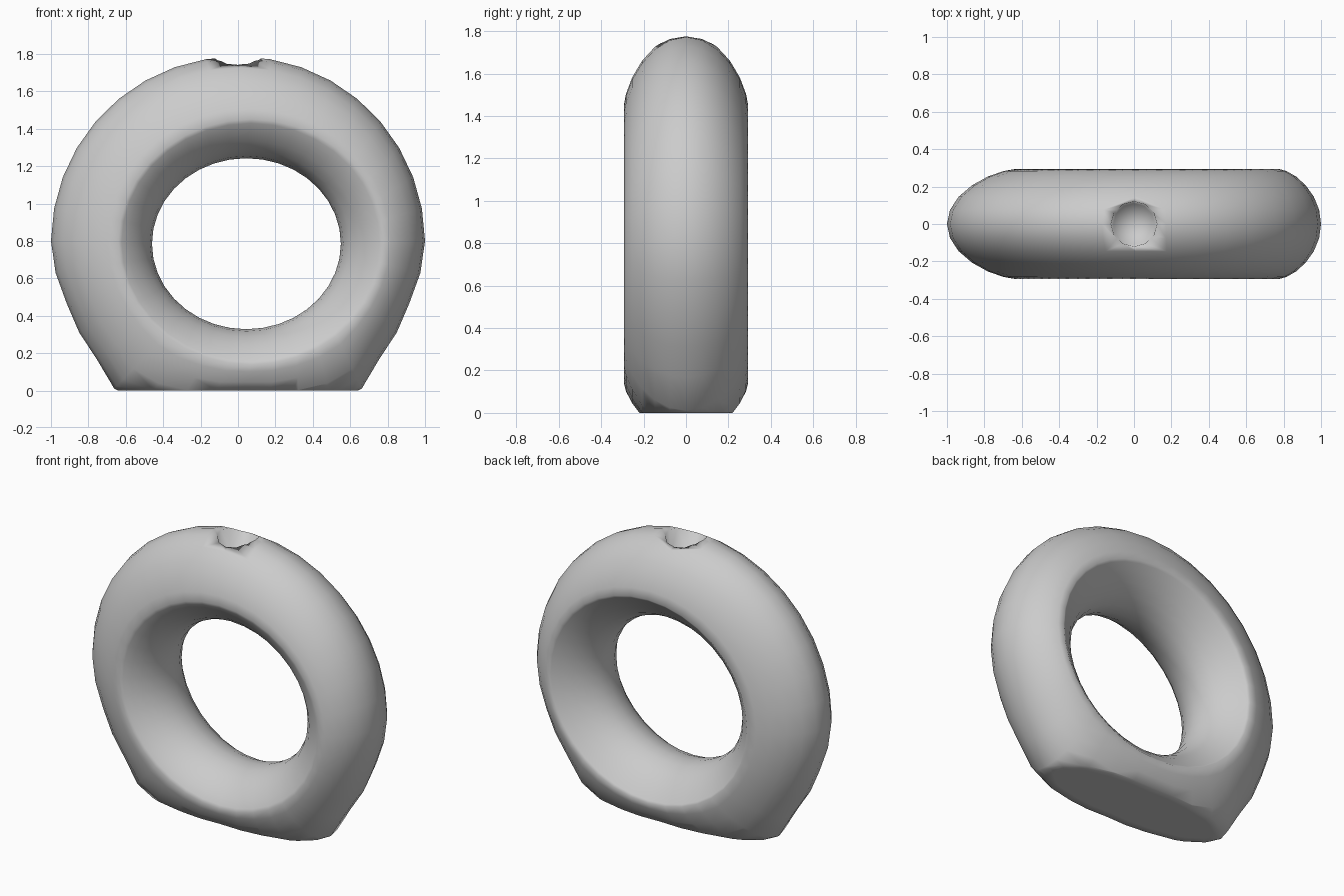
import bpy, bmesh, math
from mathutils import Vector

cube = bpy.data.objects.get("Cube")
if cube:
    bpy.data.objects.remove(cube)

grey = bpy.data.materials.new("plain grey")
grey.use_nodes = True
grey.diffuse_color = (0.6, 0.6, 0.6, 1)
grey.node_tree.nodes["Principled BSDF"].inputs["Base Color"].default_value = (0.6, 0.6, 0.6, 1)

SIDES, STEPS, HALF = 36, 6, 0.293
# outline radius by angle away from straight down
OUTLINE = [(0, 0.9), (20, 0.96), (30, 1.01), (40, 1.03), (50, 0.985),
           (70, 0.975), (80, 0.99), (90, 1.0), (180, 0.985)]


def outline_radius(t):
    a = abs((math.degrees(t) + 90 + 180) % 360 - 180)
    for (a0, r0), (a1, r1) in zip(OUTLINE, OUTLINE[1:]):
        if a <= a1:
            return r0 + (r1 - r0) * (a - a0) / (a1 - a0)
    return OUTLINE[-1][1]


def on_ellipse(cx, cz, rx, rz, t):
    return Vector((cx + rx * math.cos(t), 0, cz + rz * math.sin(t)))


def section(t):
    """Closed tube section running outer edge, front crest, hole, back crest."""
    r = outline_radius(t)
    outer = on_ellipse(0, 0.8, r, r, t)
    crest = on_ellipse(0.07, 0.795, 0.71, 0.655, t)
    hole = on_ellipse(0.045, 0.785, 0.505, 0.457, t)
    points = []
    for i in range(4 * STEPS):
        u = i * math.pi / 2 / STEPS
        c, y = math.cos(u), -HALF * math.sin(u)
        if c >= 0:
            p = crest.lerp(outer, c ** 1.35)
        else:
            power = 1.7 if y < 0 else 2.0      # crisper crest at the back
            p = crest.lerp(hole, (-c) ** power)
        points.append(p + Vector((0, y, 0)))
    return points


# ring body, cut flat at the foot
bm = bmesh.new()
rings = [[bm.verts.new(p) for p in section(2 * math.pi * i / SIDES)] for i in range(SIDES)]
for i, ring in enumerate(rings):
    nxt = rings[(i + 1) % SIDES]
    for j in range(len(ring)):
        k = (j + 1) % len(ring)
        bm.faces.new((ring[j], nxt[j], nxt[k], ring[k]))
cut = bmesh.ops.bisect_plane(bm, geom=bm.verts[:] + bm.edges[:] + bm.faces[:],
                             plane_co=(0, 0, 0), plane_no=(0, 0, -1), clear_outer=True)
rim = [e for e in cut["geom_cut"] if isinstance(e, bmesh.types.BMEdge)]
cap = bmesh.ops.contextual_create(bm, geom=rim)["faces"]
bmesh.ops.inset_region(bm, faces=cap, thickness=0.05)
bmesh.ops.recalc_face_normals(bm, faces=bm.faces[:])
mesh = bpy.data.meshes.new("ring_body")
bm.to_mesh(mesh)
bm.free()
body = bpy.data.objects.new("ring_body", mesh)
bpy.context.collection.objects.link(body)
mesh.materials.append(grey)

# round socket on top
bpy.ops.mesh.primitive_cone_add(vertices=12, radius1=0.11, radius2=0.13, depth=0.24,
                                end_fill_type="TRIFAN", location=(0, 0, 1.74))
cutter = bpy.context.object
cutter.name = "socket_cutter"
cutter.data.materials.append(grey)
socket = body.modifiers.new("socket", "BOOLEAN")
socket.operation = "DIFFERENCE"
socket.solver = "EXACT"
socket.object = cutter

bpy.ops.object.select_all(action="DESELECT")
body.select_set(True)
bpy.context.view_layer.objects.active = body
bpy.ops.object.modifier_apply(modifier=socket.name)
bpy.data.objects.remove(cutter)
bpy.ops.object.shade_smooth()
